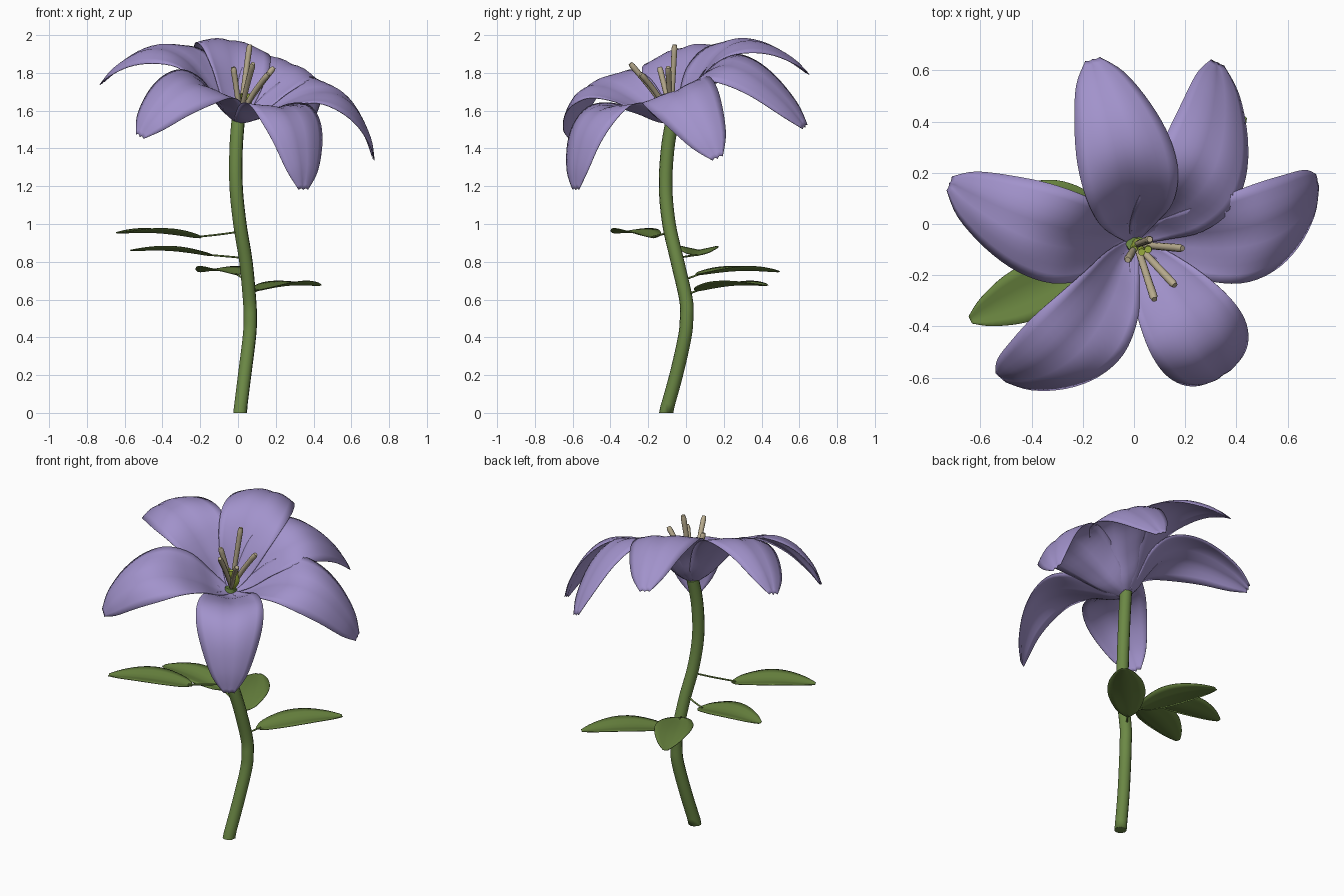
import bpy, bmesh, math
from mathutils import Vector

if "Cube" in bpy.data.objects:
    bpy.data.objects.remove(bpy.data.objects["Cube"])


def material(name, rgb):
    m = bpy.data.materials.new(name)
    m.diffuse_color = (*rgb, 1)
    m.use_nodes = True
    m.node_tree.nodes["Principled BSDF"].inputs["Base Color"].default_value = m.diffuse_color
    return m


PURPLE = material("petal_purple", (0.36, 0.29, 0.60))
GREEN = material("leaf_green", (0.14, 0.23, 0.05))
STEM = material("stem_green", (0.15, 0.25, 0.06))
TAN = material("stamen_tan", (0.48, 0.41, 0.27))
LIME = material("pistil_lime", (0.35, 0.45, 0.05))


def smooth_path(pts, steps):
    """Catmull-Rom samples through points of any dimension."""
    p = [pts[0]] + list(pts) + [pts[-1]]
    out = []
    for i in range(1, len(p) - 2):
        for k in range(steps):
            t = k / steps
            out.append(tuple(0.5 * (2 * b + (c - a) * t + (2 * a - 5 * b + 4 * c - d) * t * t
                                    + (3 * b - a - 3 * c + d) * t ** 3)
                             for a, b, c, d in zip(p[i - 1], p[i], p[i + 1], p[i + 2])))
    out.append(tuple(pts[-1]))
    return out


def tube(name, pts, radius, mat, steps=6, radii=None):
    cu = bpy.data.curves.new(name, 'CURVE')
    cu.dimensions = '3D'
    cu.bevel_depth = radius
    cu.bevel_resolution = 3
    cu.use_fill_caps = True
    path = smooth_path(pts, steps)
    sp = cu.splines.new('POLY')
    sp.points.add(len(path) - 1)
    for i, q in enumerate(path):
        sp.points[i].co = (*q, 1)
        if radii:
            sp.points[i].radius = radii(i / (len(path) - 1))
    ob = bpy.data.objects.new(name, cu)
    bpy.context.collection.objects.link(ob)
    ob.data.materials.append(mat)
    bpy.ops.object.select_all(action='DESELECT')
    bpy.context.view_layer.objects.active = ob
    ob.select_set(True)
    bpy.ops.object.convert(target='MESH')
    bpy.ops.object.shade_smooth_by_angle(angle=math.radians(50))
    return bpy.context.object


def sheet(name, rows, mat, thickness):
    """Thin smooth surface skinned through rows of points."""
    bm = bmesh.new()
    grid = [[bm.verts.new(q) for q in row] for row in rows]
    for a, b in zip(grid, grid[1:]):
        for j in range(len(a) - 1):
            bm.faces.new((a[j], b[j], b[j + 1], a[j + 1]))
    bmesh.ops.recalc_face_normals(bm, faces=bm.faces)
    if sum(f.normal.z for f in bm.faces) < 0:
        bmesh.ops.reverse_faces(bm, faces=bm.faces)
    for f in bm.faces:
        f.smooth = True
    me = bpy.data.meshes.new(name)
    bm.to_mesh(me)
    bm.free()
    me.materials.append(mat)
    ob = bpy.data.objects.new(name, me)
    bpy.context.collection.objects.link(ob)
    mod = ob.modifiers.new("thickness", 'SOLIDIFY')
    mod.thickness = thickness
    return ob


# Curved stem, foot ring flattened onto the ground
stem = tube("stem", [(0.01, -0.108, 0.0), (0.035, -0.052, 0.2), (0.06, -0.007, 0.4),
                     (0.065, 0.003, 0.5), (0.061, 0.0, 0.6), (0.042, -0.045, 0.8),
                     (0.01, -0.09, 1.0), (-0.01, -0.108, 1.2), (-0.01, -0.097, 1.4),
                     (0.002, -0.07, 1.56)], 0.036, STEM)
for v in stem.data.vertices:
    if v.co.z < 0.02:
        v.co.z = 0

# Petals: one shared profile (radius, height, half width, edge droop) on a tilted axis
BASE = Vector((0.0, -0.07, 1.54))
TILT = Vector((0, 0, 1)).rotation_difference(Vector((0.233, -0.342, 0.911)))
PROFILE = smooth_path([(0, 0, .02, 0), (.09, .045, .09, -.035), (.2, .145, .15, -.045),
                       (.34, .24, .188, -.005), (.48, .262, .19, .045),
                       (.61, .2, .157, .06), (.72, .07, .1, .045),
                       (.775, -.05, .03, .01)], 4)
US = [i / 5 - 1 for i in range(11)]
# azimuth, length scale, extra tip drop, lift of the inner whorl
PETALS = [(14, 1.0, .03, 0), (62, .97, .13, .0), (104, 1.0, 0, .012),
          (161, 1.01, 0, 0), (227, .965, -.04, .012), (304, .92, .01, .0)]
for n, (az, length, drop, lift) in enumerate(PETALS):
    a = math.radians(az)
    out, side = Vector((math.cos(a), math.sin(a), 0)), Vector((-math.sin(a), math.cos(a), 0))
    rows = []
    for r, s, w, d in PROFILE:
        s += lift * min(1, r * 5) - drop * max(0, (r - .35) / .43) ** 2
        rows.append([BASE + TILT @ (out * r * length + side * w * u + Vector(
            (0, 0, s - d * u * u - .012 * max(0, 1 - 3 * abs(u)) * min(1, r * 5))))
            for u in US])
    sheet(f"petal_{n + 1}", rows, PURPLE, 0.004)

# Stamens
for n, (tip, bow) in enumerate([((.062, -.06, 1.95), .0), ((.19, -.095, 1.83), .01),
                                ((.16, -.24, 1.795), .015), ((.08, -.295, 1.85), .01),
                                ((-.025, -.14, 1.83), .01)]):
    t = Vector(tip)
    foot = BASE + Vector((.01, -.01, .03))
    mid = foot.lerp(t, .5) + Vector((0, 0, bow))
    tube(f"stamen_{n + 1}", [foot, mid, t], 0.016, TAN,
         radii=lambda f: .8 + .2 * f if f < .95 else .7)

# Short pistils
for n, (x, y) in enumerate([(.0, -.1), (.03, -.11), (.055, -.1)]):
    tube(f"pistil_{n + 1}", [BASE + Vector((.01, 0, .02)), (x, y + .01, 1.62), (x, y, 1.69)],
         0.014, LIME)

# Leaves: stalk start, blade base, blade tip, sideways bank
BLADE = smooth_path([(0, .012), (.1, .065), (.35, .105), (.6, .1), (.85, .06), (1, .015)], 4)
LEAVES = [((.01, -.085, .96), (-.2, -.17, .93), (-.64, -.375, .955)),
          ((.03, -.06, .82), (-.13, .055, .835), (-.57, .075, .862)),
          ((.05, -.03, .69), (.0, .055, .735), (-.2, .49, .75)),
          ((.06, .0, .62), (.09, .055, .65), (.43, .425, .678))]
for n, pts in enumerate(LEAVES):
    start, base, tip = map(Vector, pts)
    axis = tip - base
    side = Vector((-axis.y, axis.x, 0)).normalized()
    rows = [[base + axis * t + side * w * u + Vector(
        (0, 0, .026 * math.sin(math.pi * t) + .022 * (abs(u) - .6) * w / .1))
        for u in (-1, -.66, -.33, 0, .33, .66, 1)] for t, w in BLADE]
    sheet(f"leaf_{n + 1}", rows, GREEN, 0.004)
    tube(f"leaf_stalk_{n + 1}", [start, start.lerp(base, .5), base + axis * .05], 0.005, GREEN)
